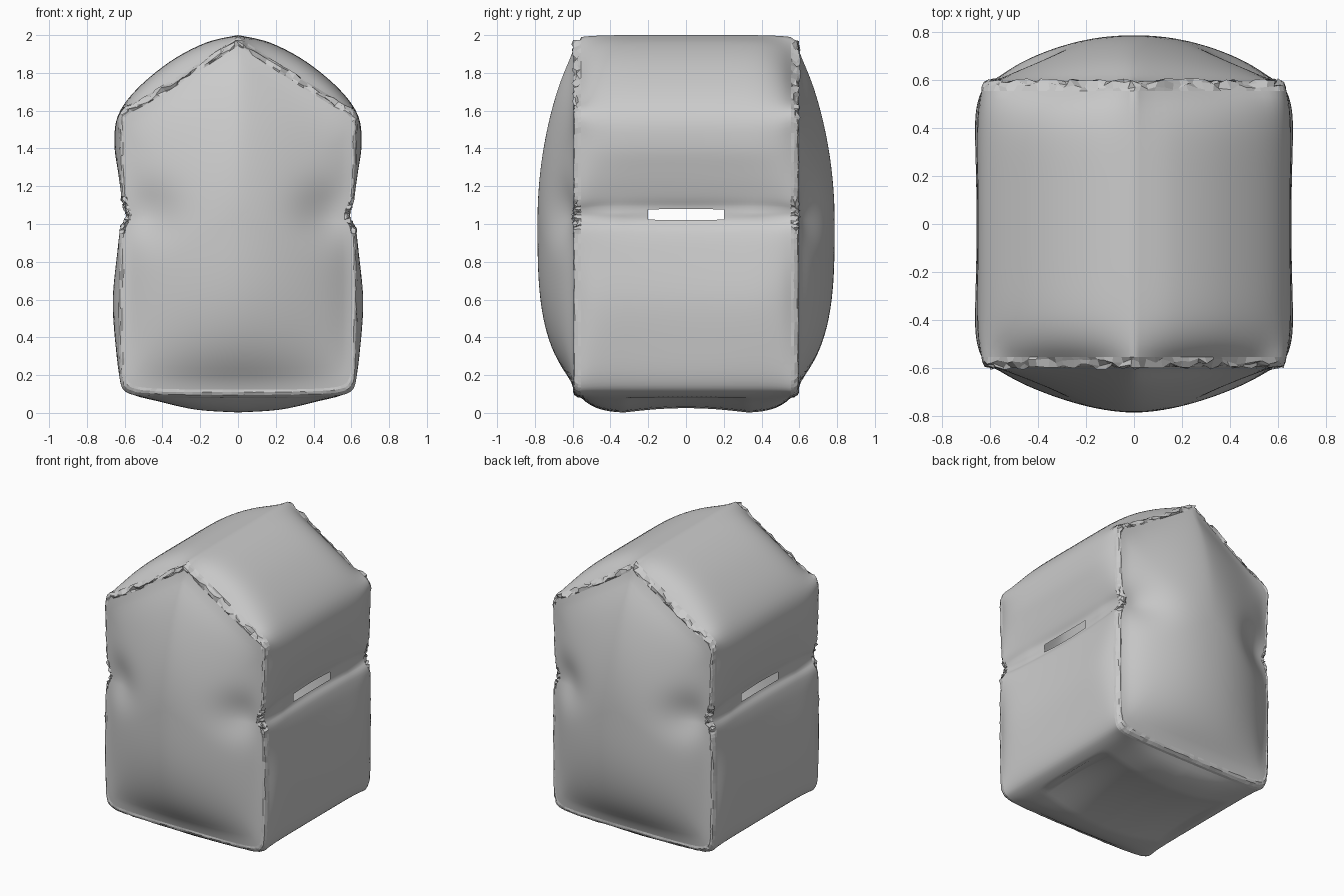
import bpy, bmesh, math, random
from mathutils import Vector

random.seed(4)
if "Cube" in bpy.data.objects:
    bpy.data.objects.remove(bpy.data.objects["Cube"])

EDGE_Y = 0.555    # where the side wrap meets the seam
PANEL_Y = 0.595   # where the end panels meet the seam
MID_Z = 1.02
SLOT_Z = 1.05
STEPS = 5

# Half outline, bottom centre to ridge: seam x, z and puffed middle x, z
KEYS = [Vector(k) for k in (
    (0, .08, 0, 0), (.25, .08, .22, .015), (.45, .085, .42, .06),
    (.57, .1, .56, .1), (.62, .15, .62, .17), (.632, .3, .655, .36),
    (.635, .6, .675, .6), (.633, .83, .65, .84), (.625, .97, .623, .96),
    (.595, 1.03, .575, 1.02), (.595, 1.07, .575, 1.08), (.615, 1.13, .612, 1.15),
    (.626, 1.25, .642, 1.28), (.63, 1.45, .66, 1.42), (.625, 1.59, .638, 1.57),
    (.5, 1.67, .54, 1.71), (.33, 1.775, .36, 1.86), (.16, 1.885, .17, 1.96),
    (0, 1.99, 0, 2))]


def smooth_path(keys, steps):
    """Catmull-Rom curve through the keys."""
    path = []
    for i in range(len(keys) - 1):
        a, b, c, d = (keys[max(0, min(j, len(keys) - 1))] for j in range(i - 1, i + 3))
        for s in range(steps):
            t = s / steps
            path.append(b + t / 2 * ((c - a) + t * ((2 * a - 5 * b + 4 * c - d)
                                                    + t * (3 * b - a - 3 * c + d))))
    return path + [keys[-1]]


half = smooth_path(KEYS, STEPS)
mirrored = [Vector((-p[0], p[1], -p[2], p[3])) for p in reversed(half[1:-1])]
LOOP = half + mirrored


def skin(name, rings, smooth=True, cap=None, opening=None):
    """Join closed rings of points into one surface."""
    bm = bmesh.new()
    rows = [[bm.verts.new(p) for p in ring] for ring in rings]
    n = len(rows[0])
    for a, b in zip(rows, rows[1:]):
        for i in range(n):
            j = (i + 1) % n
            bm.faces.new((a[i], a[j], b[j], b[i]))
    if cap:
        tip = bm.verts.new(cap)
        for i in range(n):
            bm.faces.new((rows[-1][i], rows[-1][(i + 1) % n], tip))
    if opening:
        holes = [f for f in bm.faces if opening(f.calc_center_median())]
        bmesh.ops.delete(bm, geom=holes, context="FACES")
    bmesh.ops.recalc_face_normals(bm, faces=bm.faces)
    for f in bm.faces:
        f.smooth = smooth
    mesh = bpy.data.meshes.new(name)
    bm.to_mesh(mesh)
    bm.free()
    obj = bpy.data.objects.new(name, mesh)
    bpy.context.collection.objects.link(obj)


def wrap_ring(y):
    """Section of the side wrap, fullest away from the seams."""
    t = abs(y / EDGE_Y)
    puff = 1 - t ** 7
    fade = min(1, (y / 0.36) ** 2)
    ring = []
    for sx, sz, mx, mz in LOOP:
        # Walls sag slightly mid-length; the waist is deepest at the slot
        sag = 0.022 * (1 - t * t) * max(0, math.sin(math.pi * (mz - 0.1) / 1.5))
        waist = math.exp(-((mz - SLOT_Z) / 0.06) ** 2)
        shift = 0.018 * fade * waist - sag * (1 - waist)
        mx += shift * max(-1, min(1, mx * 4))
        if abs(mz - SLOT_Z) < 0.031:
            mz = SLOT_Z + (mz - SLOT_Z) * (1 - 0.4 * fade)
        x, z = sx + (mx - sx) * puff, sz + (mz - sz) * puff
        if z < 0.08:
            z += 0.025 * max(0, 1 - (y / 0.33) ** 2)
        ring.append((x, y, z))
    return ring


def scaled(point, s):
    return point[0] * s, MID_Z + (point[1] - MID_Z) * s


def panel_depth(x, z, r, fullness):
    """Pillow height of an end panel, dented at the two waist pinches."""
    side = max(0, 1 - (math.hypot(x, 0.03) / 0.615) ** fullness)
    gable = max(0, (z + 0.62 * math.hypot(x, 0.05) - 0.03 - MID_Z) / 0.93)
    base = max(0, (MID_Z - z) / 0.9)
    dent = math.exp(-((abs(x) - 0.57) / 0.18) ** 2 - ((z - 1.07) / 0.15) ** 2)
    return (0.192 * side * max(0, 1 - gable ** 2) * (1 - base ** 3.3)
            * (1 - 0.9 * dent) * (1 - r ** 14))


# Side wrap: walls, roof and base with a slot in each wall
count = 44
skin("side_wrap",
     [wrap_ring(EDGE_Y * (2 * i / count - 1)) for i in range(count + 1)],
     opening=lambda c: abs(c.z - SLOT_Z) < 0.03 and abs(c.y) < 0.21)


def crumpled(s, y, amount):
    """Seam ring, puckered along the gable and at the waist."""
    ring = []
    for p in LOOP:
        x, z = scaled(p, s)
        rough = p[1] > 1.58 or abs(p[1] - SLOT_Z) < 0.09
        a = amount if rough else amount * 0.2
        ring.append((x + random.uniform(-a, a), y + random.uniform(-a, a),
                     z + random.uniform(-a, a * 0.5)))
    return ring


# End panels and their puckered seams
INSET = 0.953
for label, sign, fullness in (("front", -1, 1.75), ("back", 1, 2.1)):
    seam = [crumpled(1, sign * EDGE_Y, 0),
            crumpled(0.995, sign * 0.572, 0.012),
            crumpled(0.982, sign * 0.59, 0.015),
            crumpled(0.967, sign * 0.596, 0.012),
            crumpled(INSET, sign * PANEL_Y, 0)]
    skin(label + "_seam", seam, smooth=False)

    rings = []
    for i in range(24):
        r = 1 - i / 24
        ring = []
        for p in LOOP:
            x, z = scaled(p, INSET * r)
            ring.append((x, sign * (PANEL_Y + panel_depth(x, z, r, fullness)), z))
        rings.append(ring)
    tip_y = sign * (PANEL_Y + panel_depth(0, MID_Z, 0, fullness))
    skin(label + "_panel", rings, cap=(0, tip_y, MID_Z))
